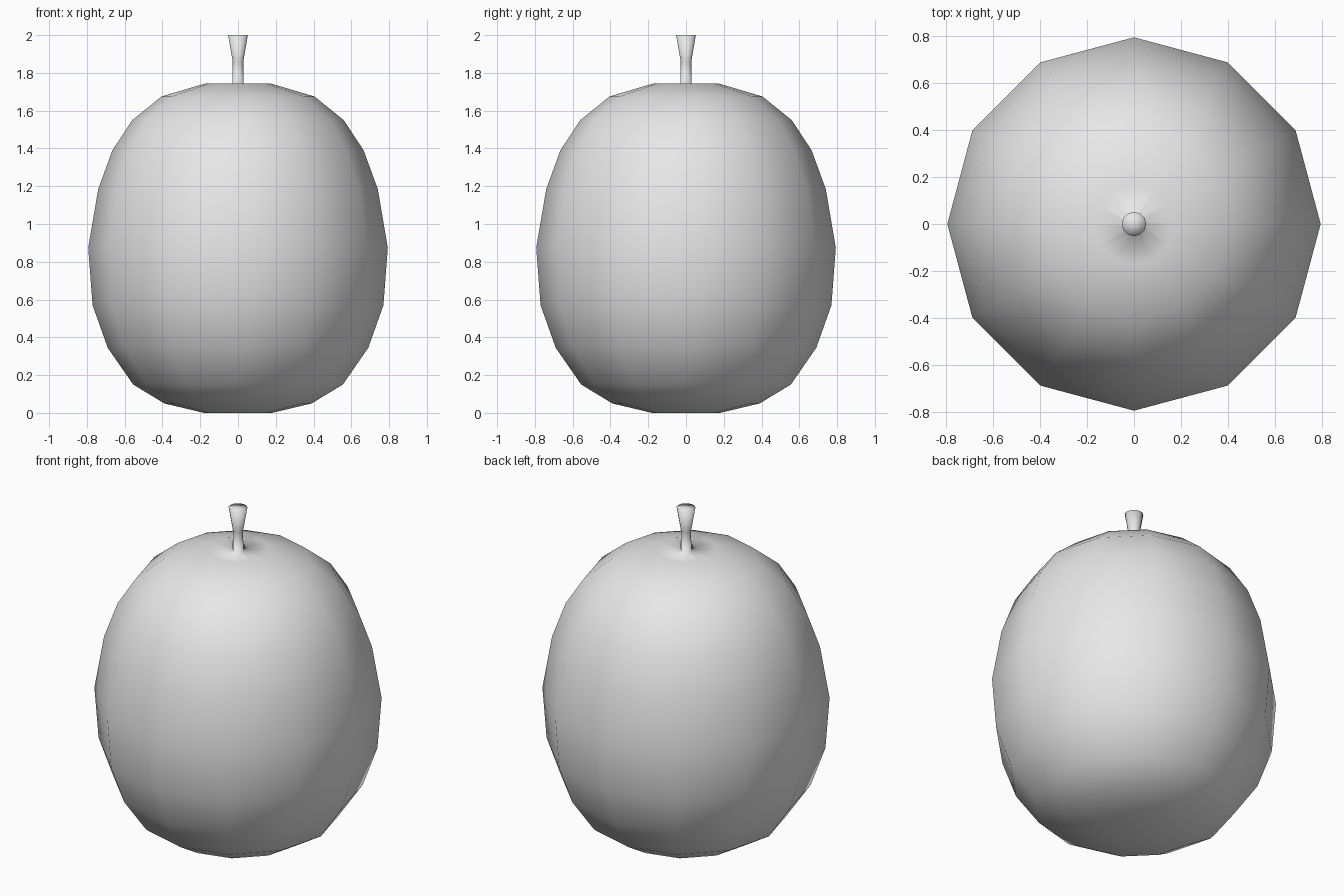
import bpy
import bmesh
import math

cube = bpy.data.objects.get("Cube")
if cube:
    bpy.data.objects.remove(cube, do_unlink=True)

SIDES = 12

# Plain grey colour for the whole fruit
grey = bpy.data.materials.new("plain_grey")
grey.use_nodes = True
color = (0.8, 0.8, 0.8, 1.0)
grey.diffuse_color = color
grey.node_tree.nodes["Principled BSDF"].inputs["Base Color"].default_value = color

# Half outlines as (radius, height), from bottom to top
body = [(0, 0), (0.18, 0), (0.39, 0.05), (0.555, 0.15), (0.69, 0.345),
        (0.77, 0.57), (0.793, 0.875), (0.74, 1.185), (0.665, 1.39),
        (0.56, 1.55), (0.405, 1.675), (0.17, 1.745)]
stem = [(0.03, 1.735), (0.028, 1.86), (0.052, 2.0), (0, 2.0)]


def lathe(name, profile, material):
    """Spin a half outline around the z axis into one smooth closed surface."""
    bm = bmesh.new()
    verts = [bm.verts.new((r, 0, z)) for r, z in profile]
    edges = [bm.edges.new(pair) for pair in zip(verts, verts[1:])]
    bmesh.ops.spin(bm, geom=verts + edges, cent=(0, 0, 0), axis=(0, 0, 1),
                   angle=math.tau, steps=SIDES, use_merge=False)
    bmesh.ops.remove_doubles(bm, verts=bm.verts[:], dist=0.0005)
    bmesh.ops.recalc_face_normals(bm, faces=bm.faces[:])
    for face in bm.faces:
        face.smooth = True
    mesh = bpy.data.meshes.new(name)
    bm.to_mesh(mesh)
    bm.free()
    mesh.materials.append(material)
    obj = bpy.data.objects.new(name, mesh)
    bpy.context.collection.objects.link(obj)
    return obj


# The stem grows out of the body as one continuous surface
lathe("fruit_with_stem", body + stem, grey)
